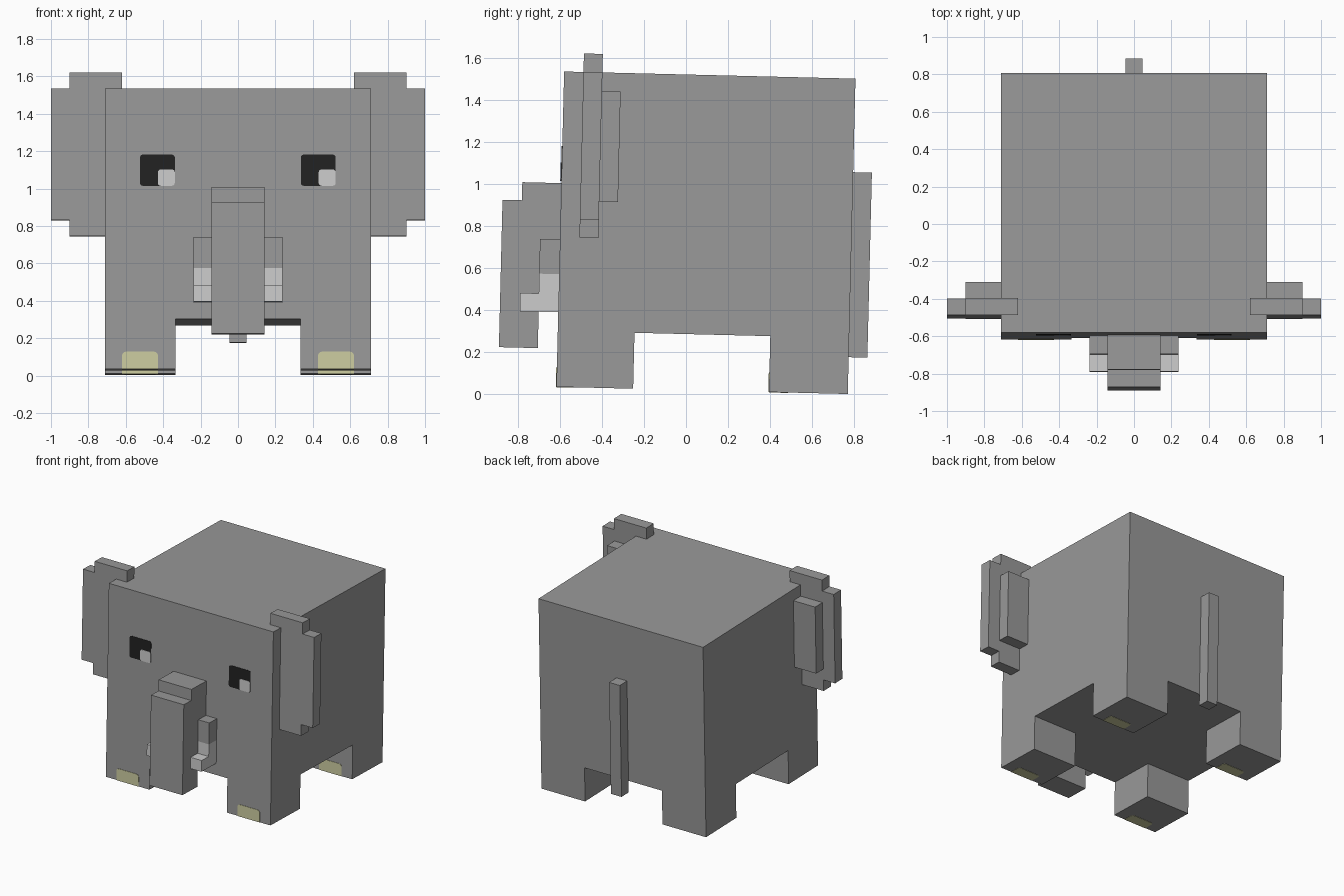
import bpy, bmesh, math
from mathutils import Matrix, Vector

if "Cube" in bpy.data.objects:
    bpy.data.objects.remove(bpy.data.objects["Cube"])

TILT = Matrix.Rotation(-0.0245, 4, 'X')   # the whole animal leans back slightly


def material(name, r, g, b):
    m = bpy.data.materials.new(name)
    m.diffuse_color = (r, g, b, 1)
    m.use_nodes = True
    m.node_tree.nodes["Principled BSDF"].inputs["Base Color"].default_value = m.diffuse_color
    return m


GREY = material("grey hide", 0.319, 0.319, 0.319)
IVORY = material("pale grey", 0.604, 0.604, 0.604)
BLACK = material("eye black", 0.016, 0.016, 0.016)
NAIL = material("nail cream", 0.604, 0.604, 0.352)


def finish(name, bm, mat):
    bmesh.ops.recalc_face_normals(bm, faces=bm.faces)
    bm.transform(TILT)
    me = bpy.data.meshes.new(name)
    bm.to_mesh(me)
    bm.free()
    me.materials.append(mat)
    bpy.context.collection.objects.link(bpy.data.objects.new(name, me))


def prism(name, pts, axis, a, b, mat):
    """Extrude a 2D profile along an axis from a to b."""
    put = {'x': lambda p, t: (t, p[0], p[1]),
           'y': lambda p, t: (p[0], t, p[1]),
           'z': lambda p, t: (p[0], p[1], t)}[axis]
    bm = bmesh.new()
    face = bm.faces.new([bm.verts.new(put(p, a)) for p in pts])
    new = bmesh.ops.extrude_face_region(bm, geom=[face], use_keep_orig=True)["geom"]
    shift = Vector(put((0, 0), b - a))
    bmesh.ops.translate(bm, vec=shift, verts=[g for g in new if isinstance(g, bmesh.types.BMVert)])
    finish(name, bm, mat)


def rect(x0, x1, z0, z1, radii=(0, 0, 0, 0)):
    """Rectangle with optional rounded corners, counter-clockwise from lower left."""
    pts = []
    corners = [(x0, z0, 1, 1), (x1, z0, -1, 1), (x1, z1, -1, -1), (x0, z1, 1, -1)]
    for i, ((x, z, sx, sz), r) in enumerate(zip(corners, radii)):
        if r == 0:
            pts.append((x, z))
            continue
        for k in range(4):
            t = math.pi + i * math.pi / 2 + k * math.pi / 6
            pts.append((x + sx * r + r * math.cos(t), z + sz * r + r * math.sin(t)))
    return pts


# Body with four legs pulled out of the underside corners
X, LX = 0.712, 0.335
FRONT, BACK = -0.617, 0.769
FLOOR, BELLY, TOP = 0.021, 0.287, 1.521
LEG_FRONT, LEG_BACK = -0.252, 0.394
bm = bmesh.new()
bmesh.ops.create_cube(bm, size=1)
for v in bm.verts:
    v.co = (X if v.co.x > 0 else -X, BACK if v.co.y > 0 else FRONT,
            TOP if v.co.z > 0 else BELLY)
for co, no in [((-LX, 0, 0), (1, 0, 0)), ((LX, 0, 0), (1, 0, 0)),
               ((0, LEG_FRONT, 0), (0, 1, 0)), ((0, LEG_BACK, 0), (0, 1, 0))]:
    bmesh.ops.bisect_plane(bm, geom=bm.verts[:] + bm.edges[:] + bm.faces[:],
                           plane_co=co, plane_no=no)
soles = []
for f in bm.faces:
    c = f.calc_center_median()
    if abs(c.z - BELLY) < 1e-4 and abs(c.x) > LX and not LEG_FRONT < c.y < LEG_BACK:
        soles.append(f)
for f in bmesh.ops.extrude_discrete_faces(bm, faces=soles)["faces"]:
    for v in f.verts:
        v.co.z = FLOOR
finish("body", bm, GREY)

# Trunk, stepped forward at its lower end
prism("trunk", [(-0.895, 0.203), (-0.71, 0.203), (-0.71, 0.465), (FRONT, 0.465),
                (FRONT, 0.99), (-0.803, 0.99), (-0.803, 0.904), (-0.895, 0.904)],
      'x', -0.142, 0.142, GREY)

# Tail
prism("tail", rect(BACK, 0.858, 0.196, 1.076), 'x', -0.046, 0.046, GREY)

for s, side in ((-1, "left"), (1, "right")):
    # Ear plate with stepped outer edge, and the thick root behind it
    ear = [(0.62, 0.733), (0.90, 0.733), (0.90, 0.82), (1.0, 0.82),
           (1.0, 1.522), (0.90, 1.522), (0.90, 1.609), (0.62, 1.609)]
    prism(side + "_ear", [(s * x, z) for x, z in ear], 'y', -0.525, -0.435, GREY)
    prism(side + "_ear_root", rect(s * 0.70, s * 0.90, 0.907, 1.432), 'y', -0.435, -0.346, GREY)

    # Tusk socket and tusk with its forward tip
    prism(side + "_tusk_socket", rect(-0.712, FRONT, 0.557, 0.723), 'x', s * 0.142, s * 0.237, GREY)
    prism(side + "_tusk", [(-0.80, 0.376), (FRONT, 0.376), (FRONT, 0.557), (-0.712, 0.557),
                           (-0.712, 0.463), (-0.80, 0.463)], 'x', s * 0.142, s * 0.237, IVORY)

    # Eye plate with a highlight, always on the same side
    ex = -0.524 if s < 0 else 0.336
    r = 0.015
    prism(side + "_eye", rect(ex, ex + 0.186, 1.0, 1.167, (r,) * 4), 'y', FRONT, FRONT - 0.003, BLACK)
    prism(side + "_eye_glint", rect(ex + 0.095, ex + 0.186, 1.0, 1.087, (r,) * 4),
          'y', FRONT, FRONT - 0.006, IVORY)

    # Toenails wrap from the front of each foot to its sole
    nx = -0.62 if s < 0 else 0.428
    for end, y in (("front", FRONT), ("back", LEG_BACK)):
        prism(f"{side}_{end}_nail", rect(nx, nx + 0.192, FLOOR, 0.113, (0, 0, 0.02, 0.02)),
              'y', y, y - 0.003, NAIL)
        prism(f"{side}_{end}_nail_sole", rect(nx, nx + 0.192, y, y + 0.09, (0, 0, 0.02, 0.02)),
              'z', FLOOR, FLOOR - 0.002, NAIL)
